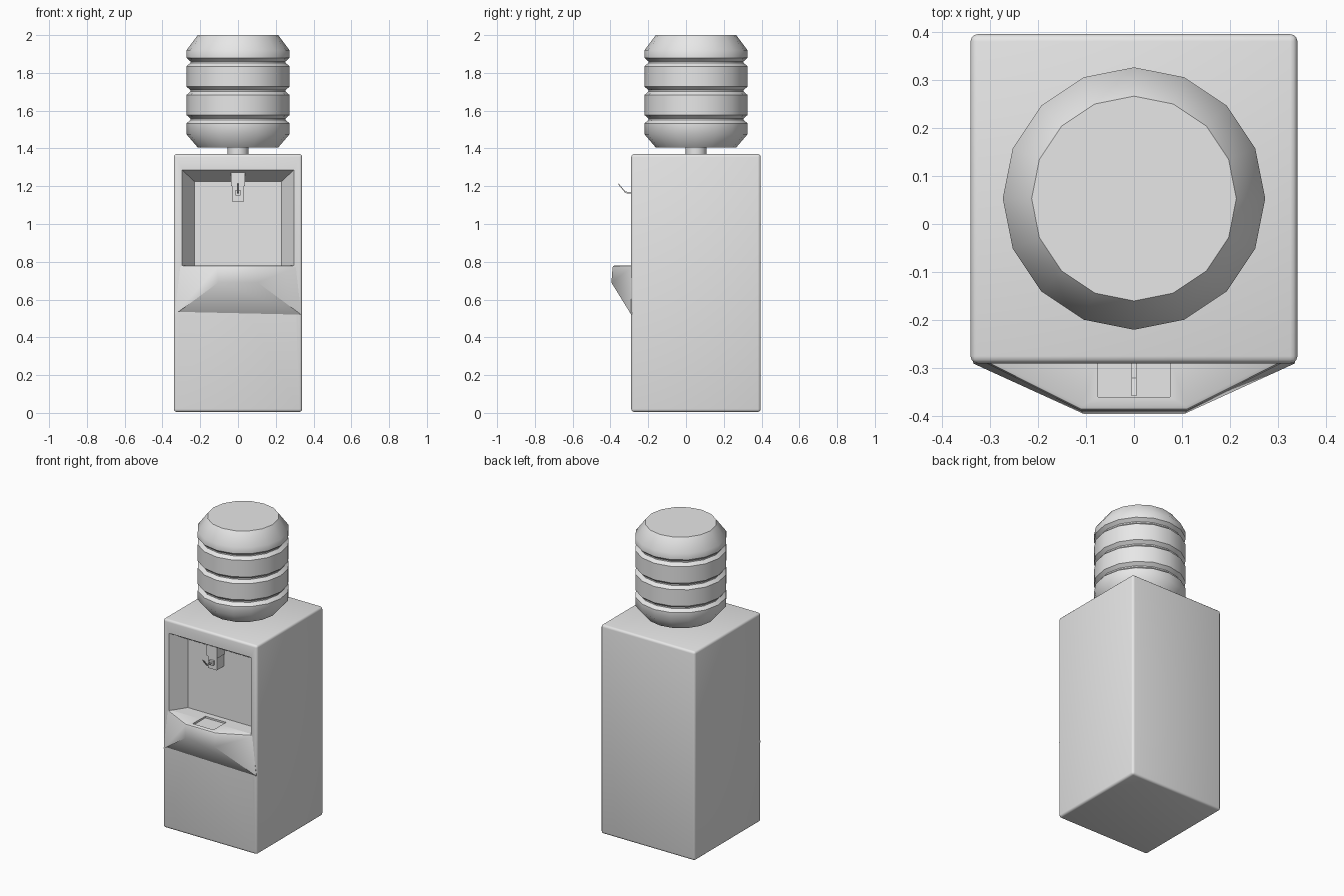
import bpy, bmesh, math

if "Cube" in bpy.data.objects:
    bpy.data.objects.remove(bpy.data.objects["Cube"], do_unlink=True)

grey = bpy.data.materials.new("light_grey")
grey.use_nodes = True
grey.diffuse_color = (0.8, 0.8, 0.8, 1)
grey.node_tree.nodes["Principled BSDF"].inputs["Base Color"].default_value = (0.8, 0.8, 0.8, 1)


def finish(name, bm):
    bmesh.ops.recalc_face_normals(bm, faces=bm.faces)
    mesh = bpy.data.meshes.new(name)
    bm.to_mesh(mesh)
    bm.free()
    mesh.materials.append(grey)
    obj = bpy.data.objects.new(name, mesh)
    bpy.context.collection.objects.link(obj)
    return obj


def loft(rings):
    """Closed solid through rings holding the same number of points."""
    bm = bmesh.new()
    loops = [[bm.verts.new(p) for p in ring] for ring in rings]
    n = len(loops[0])
    for a, b in zip(loops, loops[1:]):
        for i in range(n):
            j = (i + 1) % n
            bm.faces.new((a[i], a[j], b[j], b[i]))
    bm.faces.new(loops[0])
    bm.faces.new(loops[-1])
    bmesh.ops.recalc_face_normals(bm, faces=bm.faces)
    return bm


def rect_y(hw, y, z0, z1):
    return [(-hw, y, z0), (hw, y, z0), (hw, y, z1), (-hw, y, z1)]


def box(hw, y0, y1, z0, z1):
    return loft([rect_y(hw, y0, z0, z1), rect_y(hw, y1, z0, z1)])


def smooth(obj, degrees):
    bpy.ops.object.select_all(action="DESELECT")
    obj.select_set(True)
    bpy.context.view_layer.objects.active = obj
    bpy.ops.object.shade_smooth_by_angle(angle=math.radians(degrees))


def cut(obj, cutter):
    mod = obj.modifiers.new("cut", "BOOLEAN")
    mod.operation, mod.solver, mod.object = "DIFFERENCE", "EXACT", cutter
    bpy.context.view_layer.objects.active = obj
    bpy.ops.object.modifier_apply(modifier=mod.name)


# Cabinet with rounded edges
FRONT = -0.29
bm = box(0.34, FRONT, 0.395, 0.005, 1.37)
bmesh.ops.bevel(bm, geom=bm.edges[:], offset=0.015, segments=3, profile=0.5, affect="EDGES")
cabinet = finish("cabinet", bm)

# Projecting shelf with a sloping underside
def trapezoid(wide, narrow, front, z_back, z_front):
    return [(-wide, -0.28, z_back), (-wide, FRONT, z_back), (-narrow, front, z_front),
            (narrow, front, z_front), (wide, FRONT, z_back), (wide, -0.28, z_back)]

bm = loft([trapezoid(0.335, 0.105, -0.395, 0.52, 0.69),
           trapezoid(0.305, 0.11, -0.388, 0.78, 0.78)])
rim = [e for e in bm.edges if all(v.co.z > 0.77 and v.co.y < -0.285 for v in e.verts)]
bmesh.ops.bevel(bm, geom=rim, offset=0.01, segments=2, profile=0.5, affect="EDGES")
shelf = finish("shelf", bm)

# Tapered dispensing alcove and shallow drip tray
alcove = finish("alcove_cutter", loft([rect_y(0.328, FRONT - 0.05, 0.779, 1.315),
                                       rect_y(0.23, FRONT + 0.10, 0.779, 1.225)]))
tray = finish("tray_cutter", box(0.075, -0.36, -0.23, 0.768, 0.85))
cut(cabinet, alcove)
cut(cabinet, tray)
cut(shelf, tray)
for cutter in (alcove, tray):
    bpy.data.objects.remove(cutter, do_unlink=True)
smooth(cabinet, 35)
smooth(shelf, 40)

# Tap housing, spout and lever
finish("tap_housing", box(0.037, -0.27, -0.185, 1.2, 1.272))
finish("tap_spout", box(0.032, -0.265, -0.185, 1.12, 1.2))
finish("lever_mount", box(0.014, -0.28, -0.262, 1.15, 1.18))
path = [(-0.27, 1.165), (-0.32, 1.167), (-0.358, 1.212)]
finish("tap_lever", loft([[(-0.005, y, z - 0.004), (0.005, y, z - 0.004),
                           (0.005, y, z + 0.004), (-0.005, y, z + 0.004)] for y, z in path]))

# Sixteen-sided water bottle with three grooves
R, SIDES, CENTRE_Y = 0.273, 16, 0.053

def ring(r, z):
    return [(r * math.cos(math.tau * i / SIDES), CENTRE_Y + r * math.sin(math.tau * i / SIDES), z)
            for i in range(SIDES)]

profile = [(0.213, 1.405), (R, 1.475)]
for z in (1.555, 1.705, 1.857):
    profile += [(R, z - 0.022), (R - 0.021, z - 0.004), (R - 0.021, z + 0.004), (R, z + 0.022)]
profile += [(R, 1.92), (0.213, 2.0)]
bottle = finish("water_bottle", loft([ring(r, z) for r, z in profile]))
smooth(bottle, 41)
neck = finish("bottle_neck", loft([ring(0.055, 1.36), ring(0.055, 1.41)]))
smooth(neck, 41)
